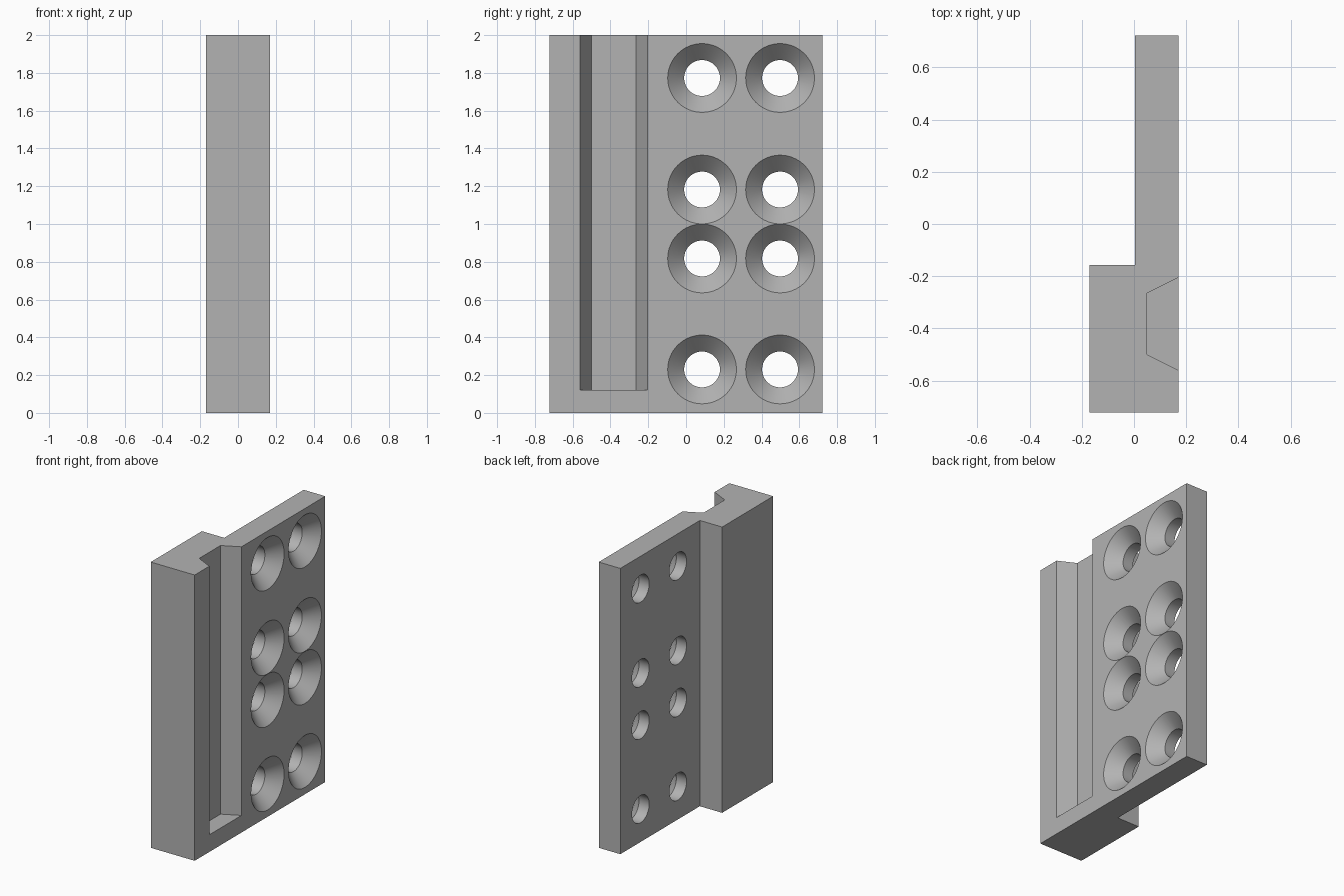
import bpy, bmesh
from math import pi
from mathutils import Matrix

cube = bpy.data.objects.get("Cube")
if cube:
    bpy.data.objects.remove(cube, do_unlink=True)

grey = bpy.data.materials.new("mid grey")
grey.use_nodes = True
colour = (0.45, 0.45, 0.45, 1)
grey.diffuse_color = colour
grey.node_tree.nodes["Principled BSDF"].inputs["Base Color"].default_value = colour

FACE, BACK, STEP, HALF_Y = 0.17, -0.17, 0.003, 0.722
SINK_DEPTH, SINK_R, HOLE_R = 0.088, 0.182, 0.095


def finish(name, bm):
    bmesh.ops.recalc_face_normals(bm, faces=bm.faces)
    mesh = bpy.data.meshes.new(name)
    bm.to_mesh(mesh)
    bm.free()
    mesh.materials.append(grey)
    obj = bpy.data.objects.new(name, mesh)
    bpy.context.collection.objects.link(obj)
    return obj


def prism(name, outline, z0, z1):
    """Extrude an (x, y) outline from z0 to z1."""
    bm = bmesh.new()
    base = bm.faces.new([bm.verts.new((x, y, z0)) for x, y in outline])
    top = bmesh.ops.extrude_face_region(bm, geom=[base])["geom"]
    verts = [v for v in top if isinstance(v, bmesh.types.BMVert)]
    bmesh.ops.translate(bm, verts=verts, vec=(0, 0, z1 - z0))
    return finish(name, bm)


def countersink(name, y, z, sides=64):
    """Revolved cutter: through hole with a conical mouth on the +x face."""
    over = 0.02
    slope = (SINK_R - HOLE_R) / SINK_DEPTH
    rings = [(STEP - over, HOLE_R), (FACE - SINK_DEPTH, HOLE_R),
             (FACE + over, SINK_R + over * slope)]
    bm = bmesh.new()
    turn = Matrix.Rotation(2 * pi / sides, 3, 'X')
    loops = []
    for x, r in rings:
        loop = [bm.verts.new((x, r, 0))]
        for _ in range(sides - 1):
            loop.append(bm.verts.new(turn @ loop[-1].co))
        loops.append(loop)
    for a, b in zip(loops, loops[1:]):
        for i in range(sides):
            j = (i + 1) % sides
            bm.faces.new((a[i], a[j], b[j], b[i]))
    bm.faces.new(loops[0])
    bm.faces.new(loops[-1])
    bmesh.ops.translate(bm, verts=bm.verts, vec=(0, y, z))
    return finish(name, bm)


# Stepped plate: thick rail block at the front, thin screw flange behind
plate = prism("mounting_plate", [
    (BACK, -HALF_Y), (FACE, -HALF_Y), (FACE, HALF_Y),
    (STEP, HALF_Y), (STEP, -0.157), (BACK, -0.157)], 0, 2)

# Tapered slot, open at the top and closed near the bottom
cutters = [prism("slot_cutter", [
    (0.05, -0.5), (FACE, -0.56), (0.21, -0.58),
    (0.21, -0.185), (FACE, -0.205), (0.05, -0.265)], 0.12, 2.1)]

# Two columns of countersunk screw holes
for y in (0.085, 0.498):
    for z in (0.23, 0.8175, 1.1825, 1.773):
        cutters.append(countersink("screw_hole_cutter", y, z))

for cutter in cutters:
    cutter.hide_render = True
    cutter.hide_viewport = True
    mod = plate.modifiers.new(cutter.name, 'BOOLEAN')
    mod.object = cutter
    mod.operation = 'DIFFERENCE'
    mod.solver = 'EXACT'

# Bake the cuts, then drop the cutters
bpy.context.view_layer.update()
graph = bpy.context.evaluated_depsgraph_get()
cut_mesh = bpy.data.meshes.new_from_object(plate.evaluated_get(graph))
plate.modifiers.clear()
plate.data = cut_mesh
for cutter in cutters:
    bpy.data.objects.remove(cutter, do_unlink=True)

# Smooth hole walls, sharp edges elsewhere
bpy.ops.object.select_all(action='DESELECT')
plate.select_set(True)
bpy.context.view_layer.objects.active = plate
bpy.ops.object.shade_smooth_by_angle(angle=pi / 9)
